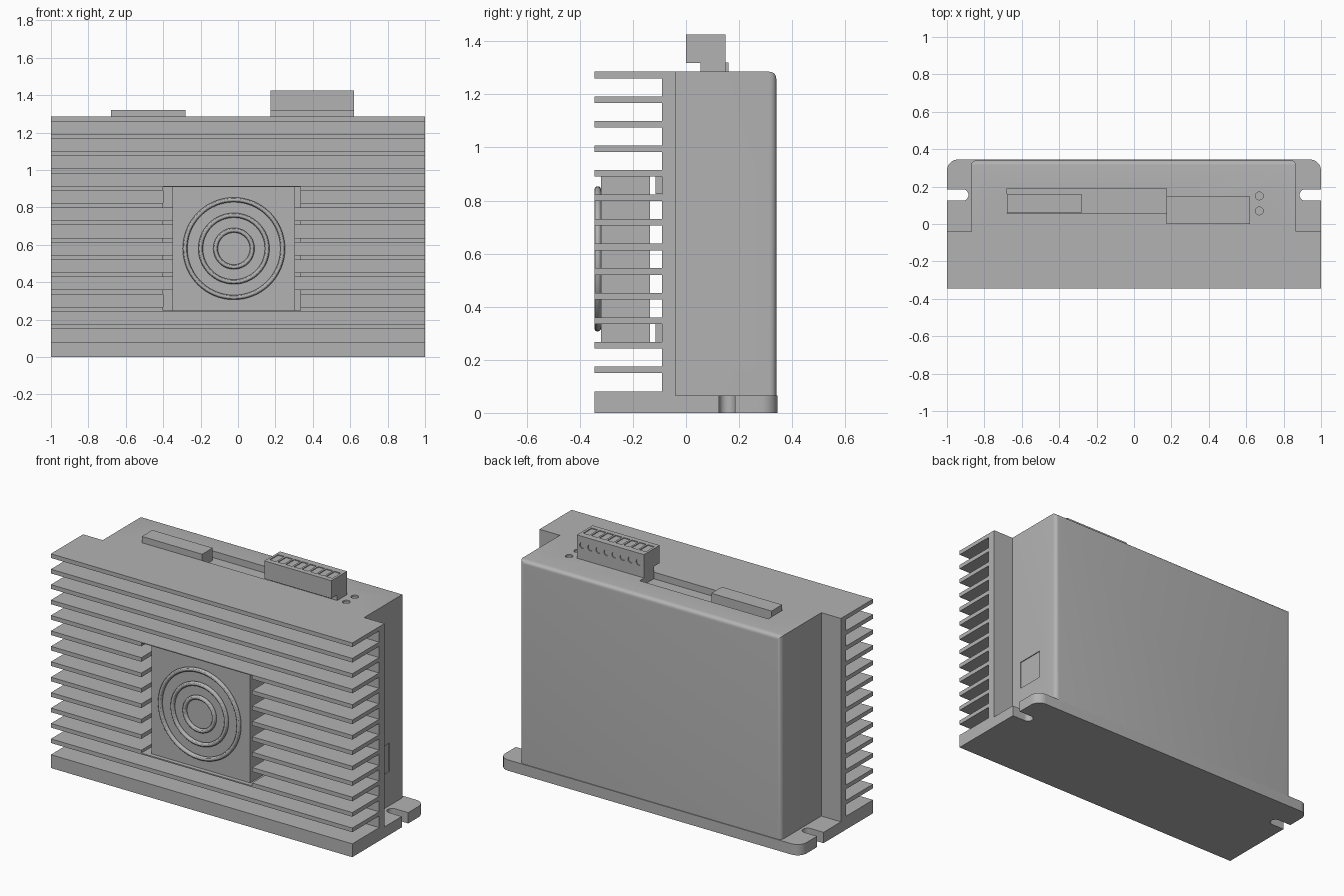
import bpy
import bmesh
from math import pi
from mathutils import Matrix, Vector

cube = bpy.data.objects.get("Cube")
if cube:
    bpy.data.objects.remove(cube, do_unlink=True)

grey = bpy.data.materials.new("plain grey")
grey.use_nodes = True
grey.diffuse_color = (0.45, 0.45, 0.45, 1)
grey.node_tree.nodes["Principled BSDF"].inputs["Base Color"].default_value = (0.45, 0.45, 0.45, 1)


def add_box(bm, x, y, z):
    """Box from (min, max) ranges on each axis."""
    size = [r[1] - r[0] for r in (x, y, z)]
    mid = [(r[0] + r[1]) / 2 for r in (x, y, z)]
    mat = Matrix.Translation(mid) @ Matrix.Diagonal((*size, 1))
    return bmesh.ops.create_cube(bm, size=1, matrix=mat)["verts"]


def add_cylinder(bm, centre, radius, depth, axis="Z", sides=32):
    mat = Matrix.Translation(centre)
    if axis == "Y":
        mat = mat @ Matrix.Rotation(pi / 2, 4, "X")
    bmesh.ops.create_cone(bm, cap_ends=True, segments=sides, radius1=radius,
                          radius2=radius, depth=depth, matrix=mat)


def finish(name, bm):
    bmesh.ops.recalc_face_normals(bm, faces=bm.faces)
    mesh = bpy.data.meshes.new(name)
    bm.to_mesh(mesh)
    bm.free()
    mesh.materials.append(grey)
    obj = bpy.data.objects.new(name, mesh)
    bpy.context.collection.objects.link(obj)
    return obj


def cut(obj, bm):
    """Subtract the shapes in bm from obj and discard them."""
    cutter = finish("cutter", bm)
    cutter.hide_render = True
    mod = obj.modifiers.new("cut", "BOOLEAN")
    mod.operation = "DIFFERENCE"
    mod.solver = "EXACT"
    mod.object = cutter
    bpy.context.view_layer.objects.active = obj
    bpy.ops.object.modifier_apply(modifier=mod.name)
    bpy.data.objects.remove(cutter, do_unlink=True)


def smooth(obj):
    bpy.ops.object.select_all(action="DESELECT")
    obj.select_set(True)
    bpy.context.view_layer.objects.active = obj
    bpy.ops.object.shade_smooth_by_angle(angle=pi / 6)


def bevel_where(bm, rule, radius, segments):
    edges = [e for e in bm.edges if rule((e.verts[0].co + e.verts[1].co) / 2)]
    bmesh.ops.bevel(bm, geom=edges, offset=radius, segments=segments,
                    profile=0.5, affect="EDGES")


TOP = 1.285
FIN_FRONT, FIN_ROOT, PLATE_BACK = -0.345, -0.09, -0.04
POCKET_X = (-0.40, 0.335)

# Heat sink: comb profile extruded across the width
profile = [(PLATE_BACK, 0), (FIN_FRONT, 0), (FIN_FRONT, 0.08), (FIN_ROOT, 0.08)]
for i in range(13):
    low = 0.15 + i * 0.0925
    high = low + 0.025
    profile += [(FIN_ROOT, low), (FIN_FRONT, low), (FIN_FRONT, high)]
    if i < 12:
        profile.append((FIN_ROOT, high))
profile.append((PLATE_BACK, profile[-1][1]))
bm = bmesh.new()
face = bm.faces.new([bm.verts.new((-1, y, z)) for y, z in profile])
sweep = bmesh.ops.extrude_face_region(bm, geom=[face])["geom"]
bmesh.ops.translate(bm, vec=(2, 0, 0),
                    verts=[v for v in sweep if isinstance(v, bmesh.types.BMVert)])
heat_sink = finish("heat_sink", bm)
bm = bmesh.new()
add_box(bm, POCKET_X, (-0.5, -0.115), (0.25, 0.91))
cut(heat_sink, bm)

# Pads behind the fan
bm = bmesh.new()
for z in ((0.265, 0.335), (0.825, 0.89)):
    add_box(bm, POCKET_X, (-0.115, FIN_ROOT), z)
finish("fan_pads", bm)

# Mounting flange with rounded corners and open slots
bm = bmesh.new()
add_box(bm, (-1, 1), (PLATE_BACK, 0.345), (0, 0.065))
bevel_where(bm, lambda m: abs(m.x) > 0.9 and m.y > 0.3 and 0.01 < m.z < 0.06, 0.06, 8)
flange = finish("mounting_flange", bm)
for side in (-1, 1):
    bm = bmesh.new()
    slot = sorted((side * 0.915, side * 1.1))
    add_box(bm, slot, (0.125, 0.185), (-0.1, 0.2))
    bevel_where(bm, lambda m: abs(m.x) < 0.95 and abs(m.z - 0.05) < 0.01, 0.0001, 1)
    cut(flange, bm)
    bm = bmesh.new()
    add_cylinder(bm, (side * 0.915, 0.155, 0.05), 0.03, 0.3)
    cut(flange, bm)
smooth(flange)

# Enclosure, rounded along its rear edges
bm = bmesh.new()
add_box(bm, (-0.87, 0.865), (PLATE_BACK, 0.34), (0.065, TOP))
bevel_where(bm, lambda m: m.y > 0.3 and m.z > 0.1, 0.025, 5)
enclosure = finish("enclosure", bm)
bm = bmesh.new()
add_box(bm, (-0.68, 0.175), (0.055, 0.19), (1.245, 1.4))      # connector recess
for y in (0.07, 0.15):
    add_cylinder(bm, (0.67, y, TOP), 0.021, 0.02)             # indicator holes
add_box(bm, (0.86, 0.9), (0.03, 0.2), (0.27, 0.44))           # side switch recess
cut(enclosure, bm)
smooth(enclosure)

# Low connector
bm = bmesh.new()
add_box(bm, (-0.68, -0.28), (0.06, 0.16), (1.245, 1.32))
finish("low_connector", bm)

# Terminal block on its narrower foot, with shallow sockets
bm = bmesh.new()
add_box(bm, (0.175, 0.62), (0.055, 0.148), (TOP, 1.32))
finish("terminal_foot", bm)
bm = bmesh.new()
add_box(bm, (0.175, 0.62), (0, 0.148), (1.318, 1.425))
terminal = finish("terminal_block", bm)
bm = bmesh.new()
for i in range(8):
    x = 0.21 + i * 0.0535
    add_cylinder(bm, (x, 0.148, 1.37), 0.018, 0.012, "Y", 16)
    add_box(bm, (x - 0.021, x + 0.021), (0.03, 0.11), (1.42, 1.45))
cut(terminal, bm)
smooth(terminal)

# Fan body
bm = bmesh.new()
add_box(bm, (-0.35, 0.305), (-0.32, -0.135), (0.25, 0.91))
finish("fan_body", bm)

# Guard rings on the fan
for number, radius in enumerate((0.098, 0.178, 0.261), 1):
    bpy.ops.mesh.primitive_torus_add(
        major_radius=radius, minor_radius=0.0125, major_segments=64, minor_segments=12,
        location=(-0.022, -0.3325, 0.58), rotation=(pi / 2, 0, 0))
    ring = bpy.context.object
    ring.name = f"guard_ring_{number}"
    ring.data.materials.append(grey)
    smooth(ring)
